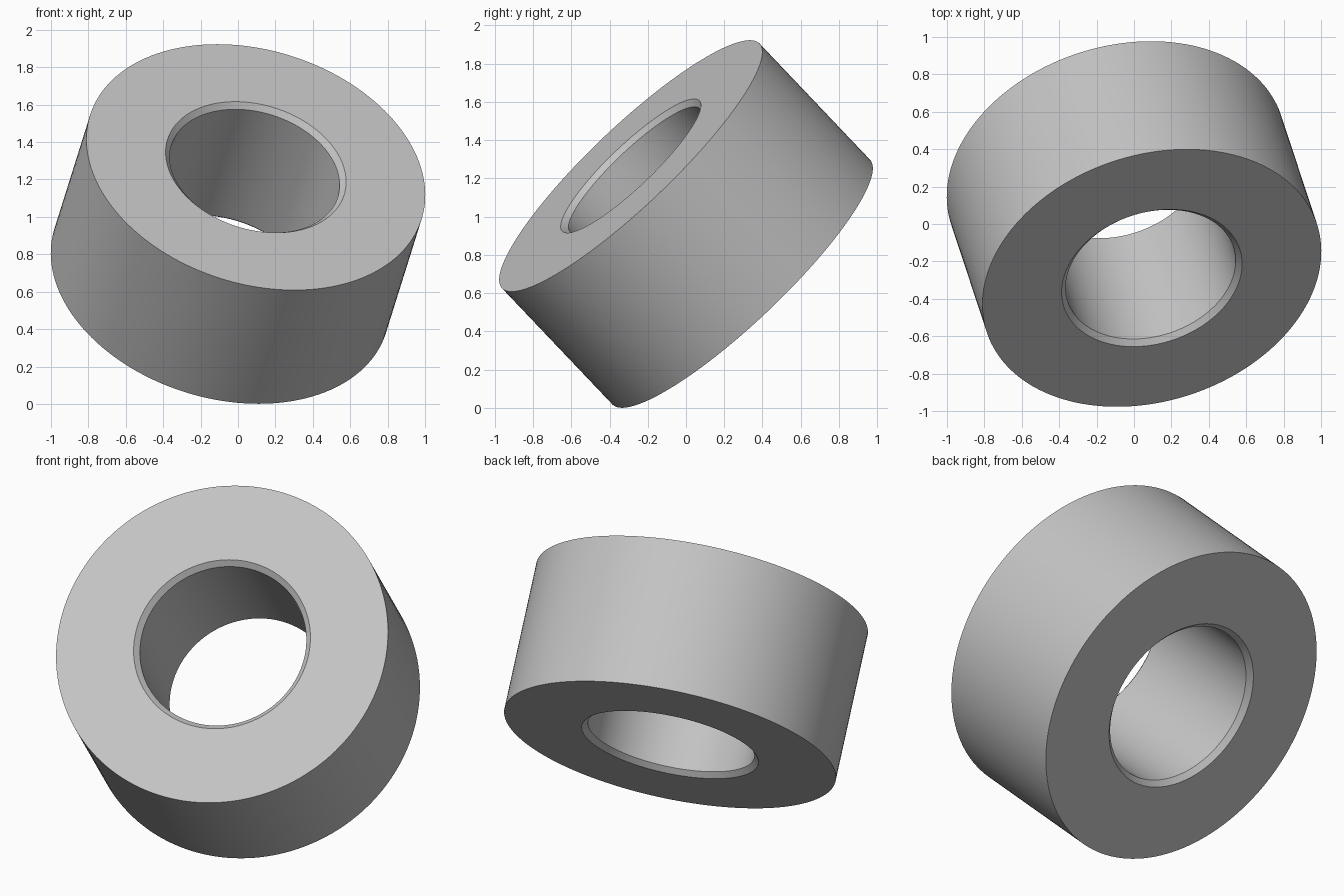
import bpy
import bmesh
from math import cos, sin, tau, radians
from mathutils import Vector

cube = bpy.data.objects.get("Cube")
if cube:
    bpy.data.objects.remove(cube, do_unlink=True)

# Plain grey material
grey = bpy.data.materials.new("plain_grey")
grey.use_nodes = True
color = (0.55, 0.55, 0.55, 1)
grey.diffuse_color = color
grey.node_tree.nodes["Principled BSDF"].inputs["Base Color"].default_value = color

# Spacer section: outer wall, flat ends and a bore chamfered at both ends
OUTER, BORE, HALF, CHAMFER = 0.929, 0.466, 0.43, 0.029
SEGMENTS = 144
half_profile = [(OUTER, HALF), (BORE + CHAMFER, HALF), (BORE, HALF - CHAMFER)]
profile = half_profile + [(r, -z) for r, z in reversed(half_profile)]

# Revolve the closed section
bm = bmesh.new()
rings = []
for i in range(SEGMENTS):
    a = tau * i / SEGMENTS
    rings.append([bm.verts.new((r * cos(a), r * sin(a), z)) for r, z in profile])
for i, ring in enumerate(rings):
    following = rings[(i + 1) % SEGMENTS]
    for j in range(len(profile)):
        k = (j + 1) % len(profile)
        bm.faces.new((ring[j], ring[k], following[k], following[j]))
bmesh.ops.recalc_face_normals(bm, faces=bm.faces[:])
mesh = bpy.data.meshes.new("spacer_ring")
bm.to_mesh(mesh)
bm.free()
mesh.materials.append(grey)

# Tilt the ring along its axis and rest it on the ground
spacer = bpy.data.objects.new("spacer_ring", mesh)
bpy.context.collection.objects.link(spacer)
axis = Vector((0.222, -0.672, 0.707))
spacer.rotation_euler = axis.to_track_quat("Z", "Y").to_euler()
spacer.location.z = 0.962

# Smooth walls with crisp rims
bpy.ops.object.select_all(action="DESELECT")
spacer.select_set(True)
bpy.context.view_layer.objects.active = spacer
bpy.ops.object.shade_smooth_by_angle(angle=radians(30))
